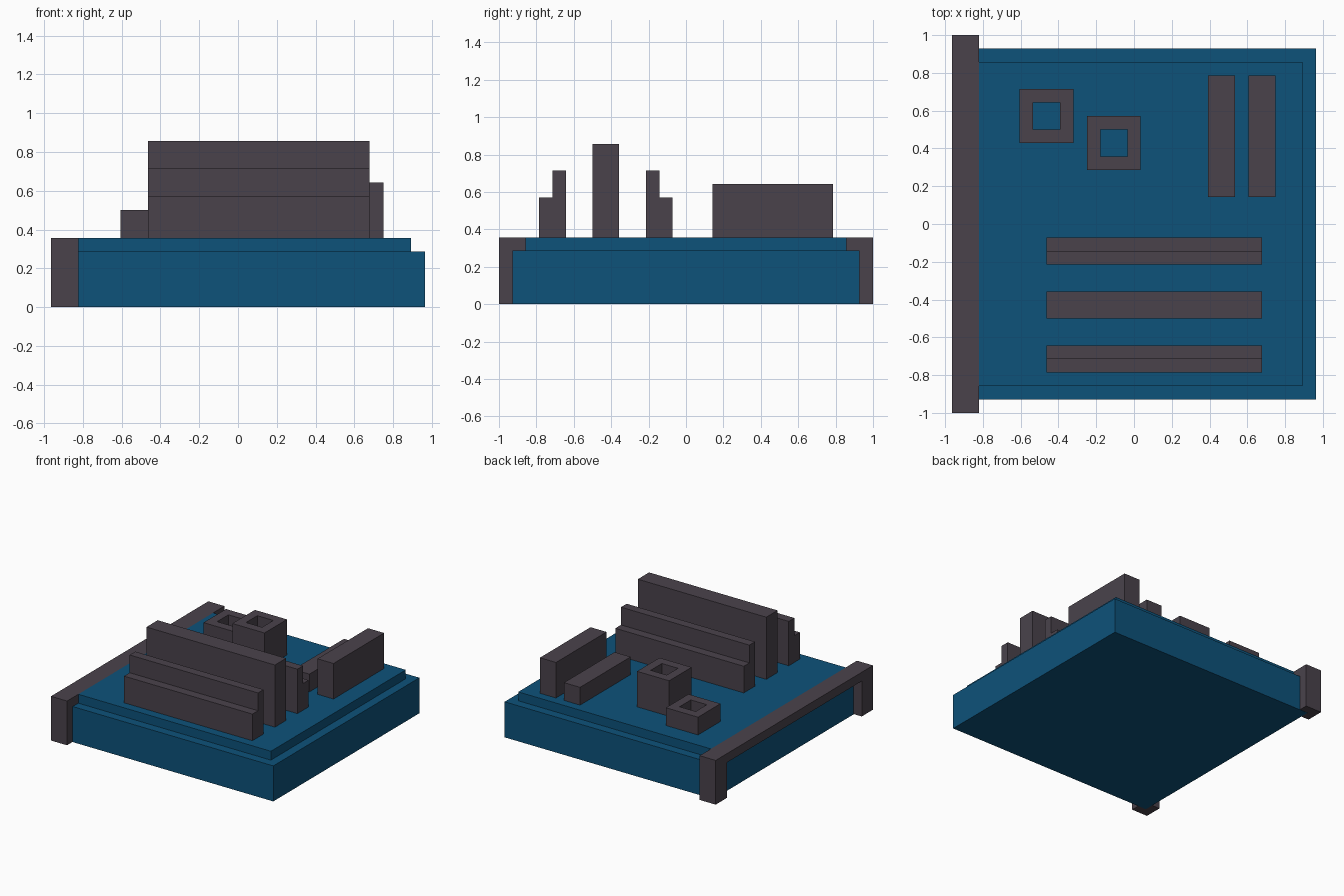
import bpy, bmesh

if "Cube" in bpy.data.objects:
    bpy.data.objects.remove(bpy.data.objects["Cube"])

U = 1 / 14  # the whole model sits on a 1/14 grid


def material(name, rgb):
    m = bpy.data.materials.new(name)
    m.diffuse_color = (*rgb, 1)
    m.use_nodes = True
    m.node_tree.nodes["Principled BSDF"].inputs["Base Color"].default_value = m.diffuse_color
    return m


BLUE = material("board_blue", (0.004, 0.084, 0.195))
GREY = material("dark_grey", (0.068, 0.055, 0.071))


def finish(name, bm, mat):
    bmesh.ops.recalc_face_normals(bm, faces=bm.faces)
    mesh = bpy.data.meshes.new(name)
    bm.to_mesh(mesh)
    bm.free()
    mesh.materials.append(mat)
    obj = bpy.data.objects.new(name, mesh)
    bpy.context.collection.objects.link(obj)
    return obj


def extrude_x(name, profile, x0, x1, mat):
    """Extrude a (y, z) profile from x0 to x1, in grid units."""
    bm = bmesh.new()
    face = bm.faces.new([bm.verts.new((x0 * U, y * U, z * U)) for y, z in profile])
    ext = bmesh.ops.extrude_face_region(bm, geom=[face], use_keep_orig=True)
    verts = [g for g in ext["geom"] if isinstance(g, bmesh.types.BMVert)]
    bmesh.ops.translate(bm, verts=verts, vec=((x1 - x0) * U, 0, 0))
    return finish(name, bm, mat)


def box(name, x0, x1, y0, y1, z0, z1, mat):
    return extrude_x(name, [(y0, z0), (y1, z0), (y1, z1), (y0, z1)], x0, x1, mat)


def hollow_socket(name, cx, cy, z0, z1):
    """Square tube, open through to the board below."""
    bm = bmesh.new()
    corners = [(-1, -1), (1, -1), (1, 1), (-1, 1)]
    rings = [[bm.verts.new(((cx + r * a) * U, (cy + r * b) * U, z * U)) for a, b in corners]
             for r, z in ((2, z0), (2, z1), (1, z1), (1, z0))]
    for k in range(4):
        lo, hi = rings[k], rings[(k + 1) % 4]
        for i in range(4):
            j = (i + 1) % 4
            bm.faces.new((lo[i], lo[j], hi[j], hi[i]))
    return finish(name, bm, GREY)


# Board: square slab with a smaller raised tier
box("board_base", -12.5, 13.5, -13, 13, 0, 4, BLUE)
box("board_top", -11.5, 12.5, -12, 12, 4, 5, BLUE)

# Side bracket: top bar with a leg at each end
FOOT = 0.02
extrude_x("side_bracket", [(-14, FOOT), (-12, FOOT), (-12, 4), (12, 4),
                           (12, FOOT), (14, FOOT), (14, 5), (-14, 5)], -13.5, -11.5, GREY)

# Long card slots: tall one in the middle, stepped ones mirrored around it
box("tall_card_slot", -6.5, 9.5, -7, -5, 5, 12, GREY)
for name, s in (("front_card_slot", -1), ("back_card_slot", 1)):
    steps = [(3, 5), (5, 5), (5, 8), (4, 8), (4, 10), (3, 10)]
    extrude_x(name, [(-6 + s * d, z) for d, z in steps], -6.5, 9.5, GREY)

# Memory sticks
box("low_memory_stick", 5.5, 7.5, 2, 11, 5, 7, GREY)
box("high_memory_stick", 8.5, 10.5, 2, 11, 5, 9, GREY)

# Hollow square sockets
hollow_socket("low_socket", -6.5, 8, 5, 7)
hollow_socket("high_socket", -1.5, 6, 5, 9)
